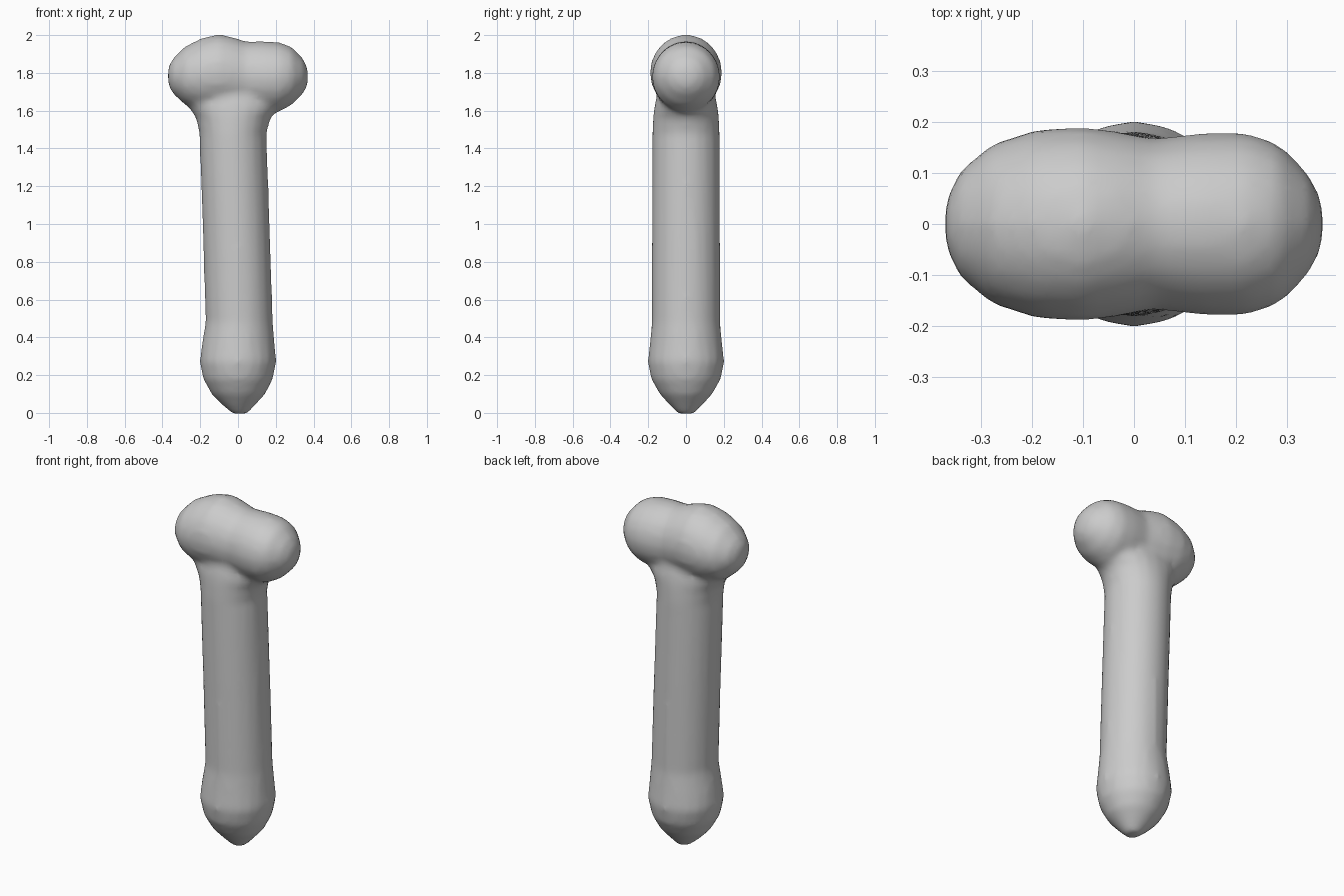
import bpy, bmesh, math
from mathutils import Vector

if "Cube" in bpy.data.objects:
    bpy.data.objects.remove(bpy.data.objects["Cube"])

SIDES = 20


def loft(bm, rings):
    """Skin ellipses given as (centre, half-axis a, half-axis b) and cap both ends."""
    loops = []
    for centre, a, b in rings:
        angles = [2 * math.pi * i / SIDES for i in range(SIDES)]
        loops.append([bm.verts.new(centre + a * math.cos(t) + b * math.sin(t)) for t in angles])
    for low, high in zip(loops, loops[1:]):
        for i in range(SIDES):
            j = (i + 1) % SIDES
            bm.faces.new((low[i], low[j], high[j], high[i]))
    bm.faces.new(loops[0][::-1])
    bm.faces.new(loops[-1])


# Shaft with rounded lower end and flared neck: z, left x, right x, half depth
shaft = [
    (-0.005, -0.03, 0.05, 0.04), (0.04, -0.08, 0.09, 0.085), (0.10, -0.14, 0.145, 0.14),
    (0.18, -0.185, 0.185, 0.185), (0.27, -0.203, 0.203, 0.203), (0.36, -0.192, 0.195, 0.193),
    (0.48, -0.172, 0.185, 0.181), (1.0, -0.188, 0.168, 0.181), (1.48, -0.205, 0.151, 0.179),
    (1.56, -0.222, 0.172, 0.175), (1.61, -0.255, 0.215, 0.17), (1.70, -0.29, 0.25, 0.15),
    (1.78, -0.25, 0.22, 0.12),
]
# Two-lobed head: x, bottom z, top z, half depth
head = [
    (-0.37, 1.74, 1.83, 0.04), (-0.345, 1.69, 1.875, 0.10), (-0.28, 1.63, 1.94, 0.157),
    (-0.19, 1.60, 1.985, 0.186), (-0.10, 1.60, 2.005, 0.191), (-0.03, 1.60, 1.99, 0.182),
    (0.04, 1.60, 1.967, 0.168), (0.14, 1.59, 1.968, 0.18), (0.22, 1.595, 1.962, 0.18),
    (0.285, 1.63, 1.938, 0.157), (0.345, 1.69, 1.875, 0.095), (0.37, 1.74, 1.82, 0.04),
]

bm = bmesh.new()
loft(bm, [(Vector(((l + r) / 2, 0, z)), Vector(((r - l) / 2, 0, 0)), Vector((0, d, 0)))
          for z, l, r, d in shaft])
loft(bm, [(Vector((x, 0, (b + t) / 2)), Vector((0, d, 0)), Vector((0, 0, (t - b) / 2)))
          for x, b, t, d in head])
bmesh.ops.recalc_face_normals(bm, faces=bm.faces)
mesh = bpy.data.meshes.new("bone")
bm.to_mesh(mesh)
bm.free()
bone = bpy.data.objects.new("bone", mesh)
bpy.context.collection.objects.link(bone)

# Plain grey surface
grey = bpy.data.materials.new("plain_grey")
grey.use_nodes = True
colour = (0.6, 0.6, 0.6, 1)
grey.diffuse_color = colour
grey.node_tree.nodes["Principled BSDF"].inputs["Base Color"].default_value = colour
mesh.materials.append(grey)

# Fuse the shaft and head into one softly blended skin
fuse = bone.modifiers.new("fuse", 'REMESH')
fuse.mode = 'VOXEL'
fuse.voxel_size = 0.02
fuse.use_smooth_shade = True
soften = bone.modifiers.new("soften", 'SMOOTH')
soften.factor = 0.5
soften.iterations = 5
